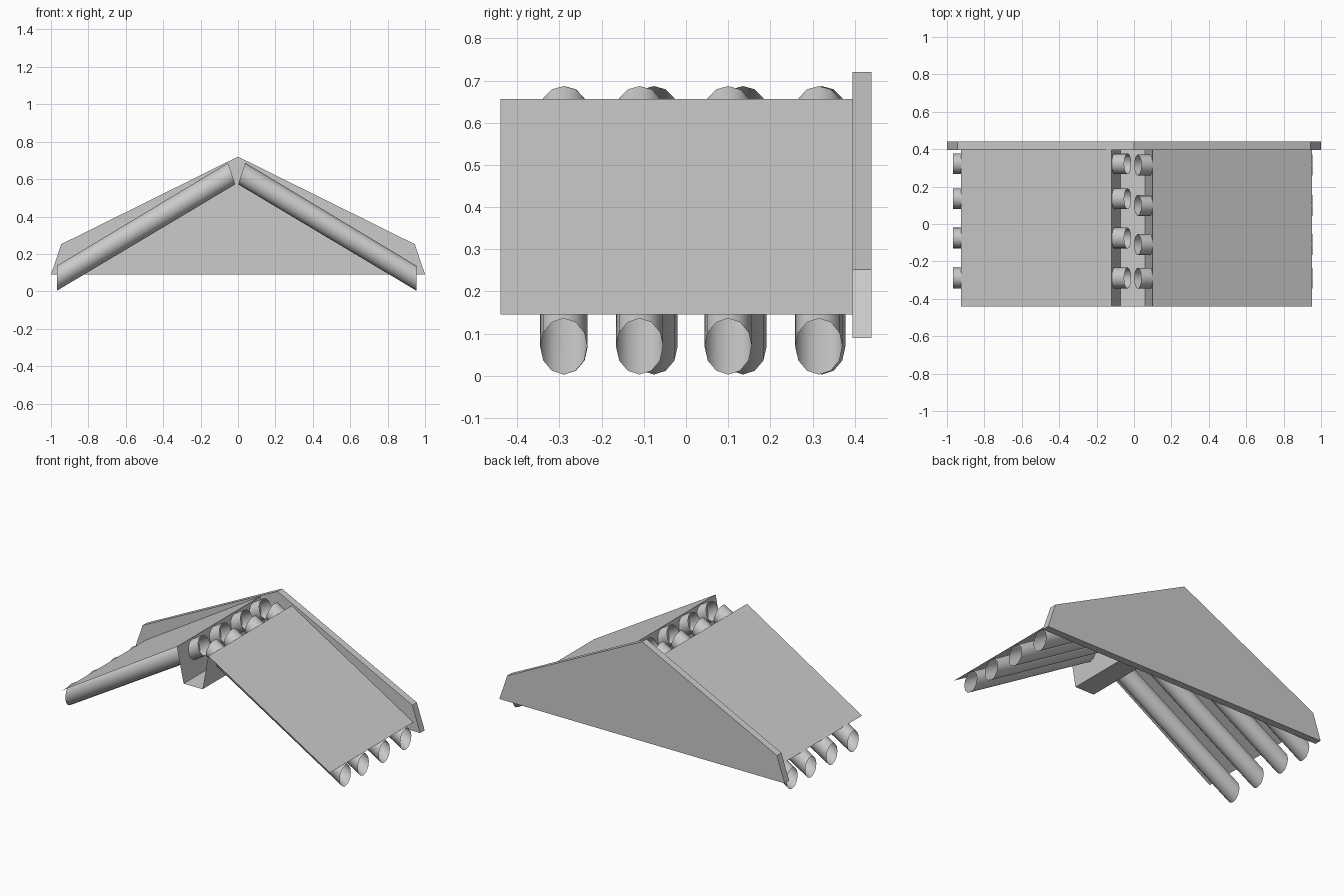
import bpy
from math import sin, cos, pi
from mathutils import Vector

cube = bpy.data.objects.get("Cube")
if cube:
    bpy.data.objects.remove(cube, do_unlink=True)

grey = bpy.data.materials.new("plain grey")
grey.use_nodes = True
grey.diffuse_color = (0.6, 0.6, 0.6, 1)
grey.node_tree.nodes["Principled BSDF"].inputs["Base Color"].default_value = (0.6, 0.6, 0.6, 1)

FRONT, BACK, PLATE_BACK = -0.44, 0.395, 0.44
MID = -0.007        # x of the ridge line
SIDES = 12


def make(name, verts, faces, smooth=False):
    mesh = bpy.data.meshes.new(name)
    mesh.from_pydata(verts, [], faces)
    mesh.materials.append(grey)
    for p in mesh.polygons:
        p.use_smooth = smooth
    obj = bpy.data.objects.new(name, mesh)
    bpy.context.collection.objects.link(obj)
    return obj


def sheet(name, profile, y0=FRONT, y1=BACK):
    """Thin sheet: an open x-z profile swept along y."""
    n = len(profile)
    verts = [(x, y, z) for y in (y0, y1) for x, z in profile]
    return make(name, verts, [(i, i + 1, n + i + 1, n + i) for i in range(n - 1)])


def tube(name, side, y, radius=0.056):
    """Open sloping tube, cut upright at the eave and aslant at the ridge."""
    ends = [((0.962, 0.136), (0.962, 0.003)), ((0.046, 0.687), (0.008, 0.572))]
    verts = []
    for (tx, tz), (bx, bz) in ends:
        top = Vector((MID + side * tx, y, tz))
        bottom = Vector((MID + side * bx, y, bz))
        for i in range(SIDES):
            a = 2 * pi * i / SIDES
            verts.append((top + bottom) / 2 + (top - bottom) / 2 * cos(a)
                         + Vector((0, radius * sin(a), 0)))
    faces = []
    for i in range(SIDES):
        j = (i + 1) % SIDES
        f = (i, j, SIDES + j, SIDES + i)
        faces.append(f if side > 0 else f[::-1])
    return make(name, verts, faces, smooth=True)


# Gable plate across the back
gable = [(-1, 0.09), (1, 0.09), (0.945, 0.252), (0, 0.72), (-0.945, 0.252)]
n = len(gable)
make("gable_plate",
     [(x, y, z) for y in (BACK, PLATE_BACK) for x, z in gable],
     [tuple(range(n)), tuple(range(2 * n - 1, n - 1, -1))]
     + [(i, n + i, n + (i + 1) % n, (i + 1) % n) for i in range(n)])

# Roof sheets
sheet("roof_sheet_left", [(0.10, 0.656), (0.952, 0.145)])
sheet("roof_sheet_right", [(-0.925, 0.163), (-0.12, 0.656)])

# Open trough under the ridge
sheet("ridge_trough", [(-0.12, 0.656), (-0.073, 0.435), (0.06, 0.435), (0.10, 0.656)])

# Sloping tubes under both sheets
rows = {("left", 1): (-0.29, -0.11, 0.10, 0.315),
        ("right", -1): (-0.289, -0.076, 0.135, 0.322)}
for (label, side), ys in rows.items():
    for k, y in enumerate(ys, 1):
        tube(f"rafter_tube_{label}_{k}", side, y)
